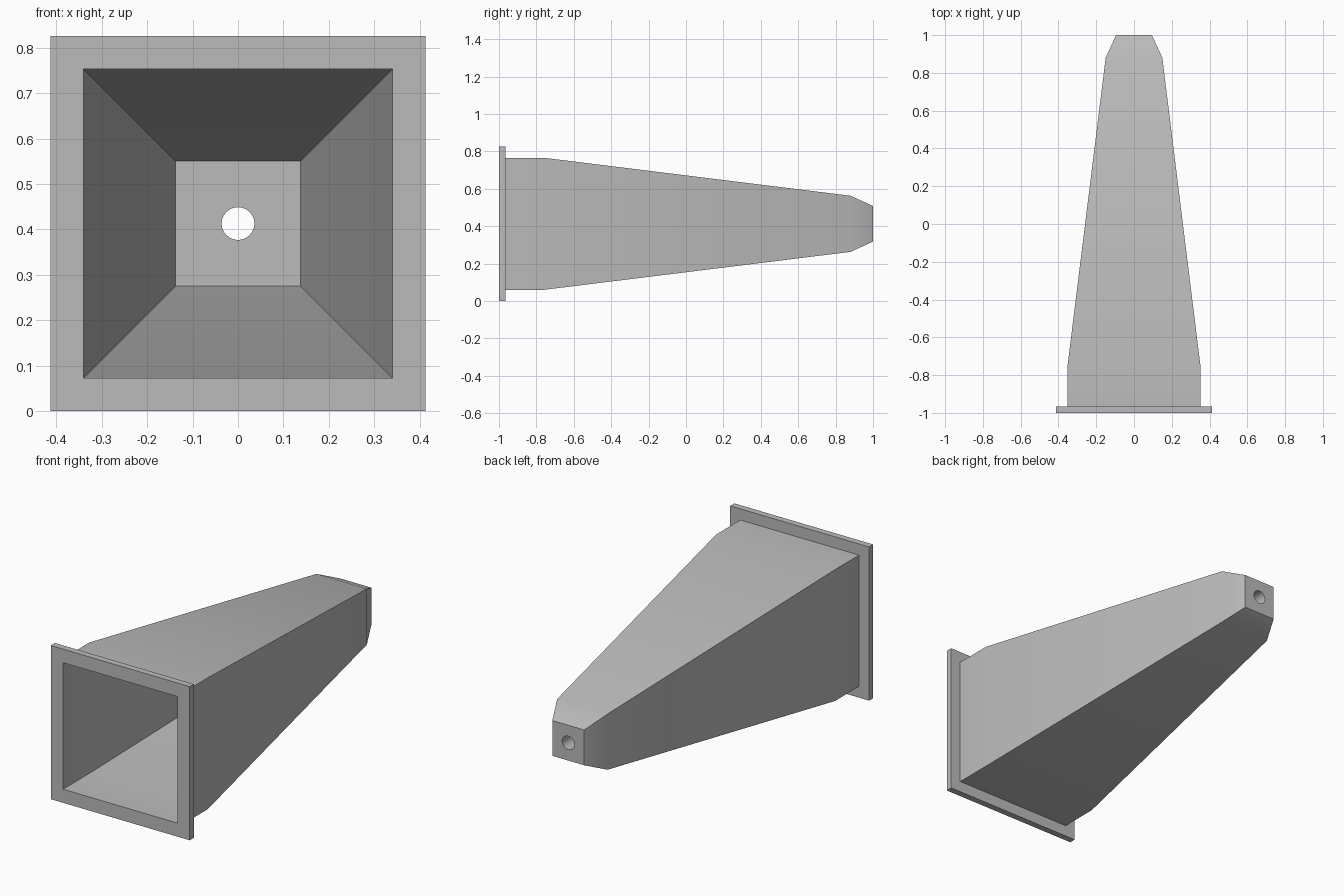
import bpy
import bmesh
import math

if "Cube" in bpy.data.objects:
    bpy.data.objects.remove(bpy.data.objects["Cube"])

CENTRE_Z = 0.413

grey = bpy.data.materials.new("light grey")
grey.use_nodes = True
colour = (0.5, 0.5, 0.5, 1)
grey.diffuse_color = colour
grey.node_tree.nodes["Principled BSDF"].inputs["Base Color"].default_value = colour


def square_ring(bm, half, y):
    corners = [(-1, -1), (1, -1), (1, 1), (-1, 1)]
    return [bm.verts.new((sx * half, y, CENTRE_Z + sz * half)) for sx, sz in corners]


def square_shell(name, profile):
    """Sweep (half width, y) points into a square shell, capped at both ends."""
    bm = bmesh.new()
    rings = [square_ring(bm, half, y) for half, y in profile]
    for a, b in zip(rings, rings[1:]):
        for i in range(4):
            j = (i + 1) % 4
            bm.faces.new((a[i], a[j], b[j], b[i]))
    bm.faces.new(rings[0])
    bm.faces.new(rings[-1])
    bmesh.ops.recalc_face_normals(bm, faces=bm.faces)
    mesh = bpy.data.meshes.new(name)
    bm.to_mesh(mesh)
    bm.free()
    obj = bpy.data.objects.new(name, mesh)
    bpy.context.collection.objects.link(obj)
    obj.data.materials.append(grey)
    return obj


# Hollow tapered body with front flange: inside wall first, then outside wall
body = square_shell("tapered_horn_body", [
    (0.138, 0.88), (0.34, -0.76), (0.34, -1.0),
    (0.413, -1.0), (0.413, -0.965), (0.353, -0.965),
    (0.353, -0.76), (0.15, 0.88), (0.095, 1.0),
])

# Round hole through the solid rear end
bpy.ops.mesh.primitive_cylinder_add(
    vertices=48, radius=0.036, depth=0.4,
    location=(0, 0.95, CENTRE_Z), rotation=(math.pi / 2, 0, 0))
cutter = bpy.context.object
cutter.name = "hole_cutter"
cutter.hide_render = True
cutter.data.materials.append(grey)

bpy.ops.object.select_all(action="DESELECT")
body.select_set(True)
bpy.context.view_layer.objects.active = body
hole = body.modifiers.new("rear_hole", "BOOLEAN")
hole.operation = "DIFFERENCE"
hole.solver = "EXACT"
hole.object = cutter
bpy.ops.object.modifier_apply(modifier=hole.name)
bpy.data.objects.remove(cutter)

# Soft bends along the walls, crisp corners and rims
bpy.ops.object.shade_smooth_by_angle(angle=math.radians(30))
